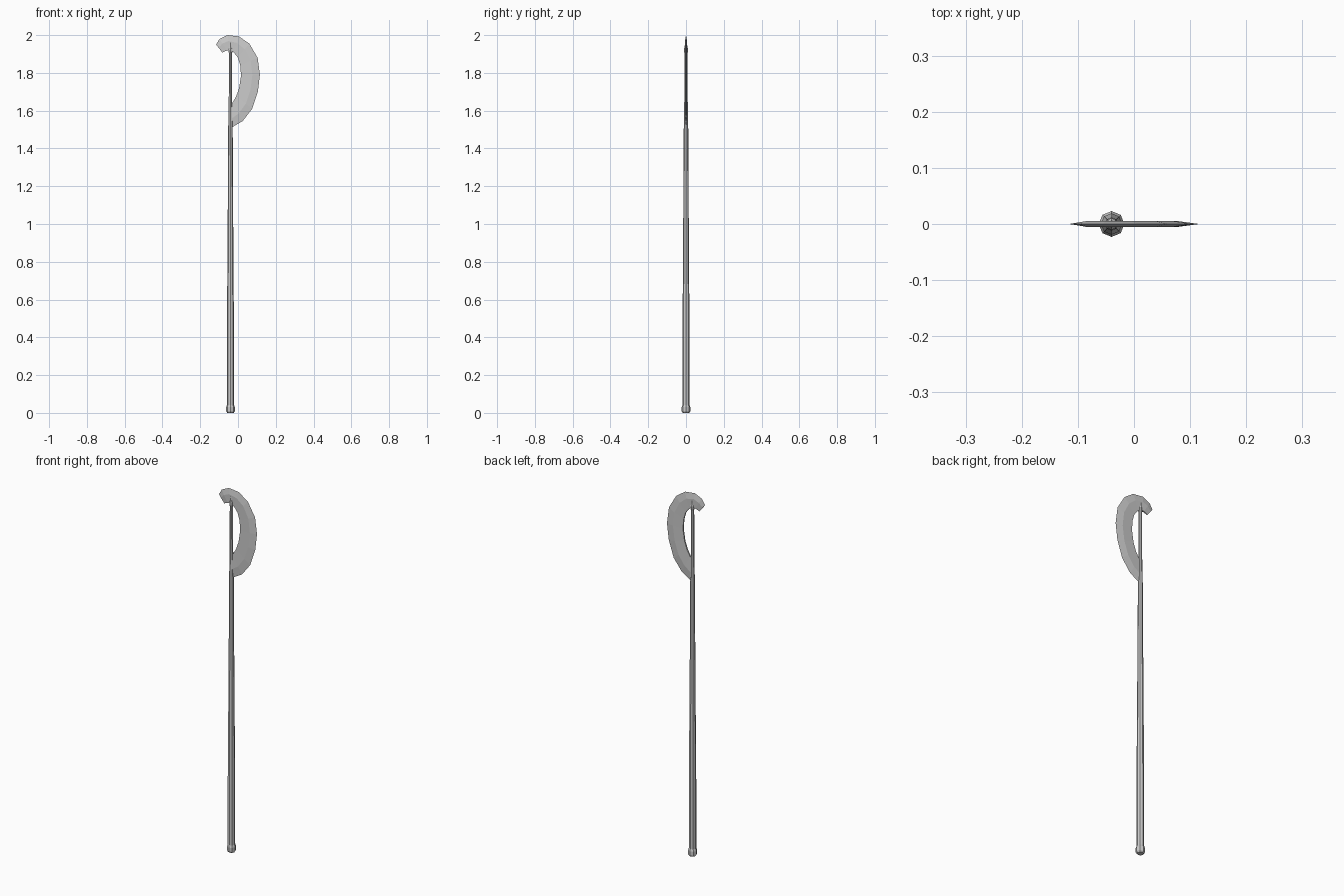
import bpy, bmesh, math

if "Cube" in bpy.data.objects:
    bpy.data.objects.remove(bpy.data.objects["Cube"])

SHAFT_X = -0.04


def finish(name, bm):
    bmesh.ops.recalc_face_normals(bm, faces=bm.faces)
    mesh = bpy.data.meshes.new(name)
    bm.to_mesh(mesh)
    bm.free()
    obj = bpy.data.objects.new(name, mesh)
    bpy.context.collection.objects.link(obj)
    return obj


def loft(name, rings):
    """Skin closed rings of equal length and cap both ends."""
    bm = bmesh.new()
    loops = [[bm.verts.new(p) for p in ring] for ring in rings]
    n = len(loops[0])
    for a, b in zip(loops, loops[1:]):
        for i in range(n):
            j = (i + 1) % n
            bm.faces.new((a[i], a[j], b[j], b[i]))
    bm.faces.new(loops[0])
    bm.faces.new(loops[-1])
    return finish(name, bm)


def turned(name, profile, sides=8):
    """Low-poly turned part about the shaft axis from (radius, z) pairs."""
    return loft(name, [[(SHAFT_X + r * math.cos(2 * math.pi * i / sides),
                         r * math.sin(2 * math.pi * i / sides), z)
                        for i in range(sides)] for r, z in profile])


# Tapering octagonal shaft, thinner where it carries the blade
turned("shaft", [(0.019, 0.03), (0.019, 0.38), (0.016, 0.80), (0.0135, 1.20),
                 (0.012, 1.50), (0.009, 1.66), (0.0085, 1.92)])

# Butt cap with chamfered rims
turned("butt_cap", [(0.017, 0.0), (0.023, 0.008), (0.023, 0.03), (0.019, 0.042)])

# Small collar and tip that pin the top of the blade
turned("top_collar", [(0.0085, 1.905), (0.0105, 1.912), (0.0105, 1.928),
                      (0.007, 1.935), (0.006, 1.96), (0.003, 1.968)])

# Crescent blade: (outer x, z, inner x, z) from the foot round to the back hook
stations = [
    (-0.035, 1.51, -0.042, 1.625),
    (0.025, 1.545, -0.028, 1.645),
    (0.075, 1.61, -0.010, 1.675),
    (0.105, 1.70, 0.006, 1.72),
    (0.116, 1.79, 0.016, 1.785),
    (0.104, 1.88, 0.012, 1.84),
    (0.060, 1.955, 0.000, 1.88),
    (0.005, 1.993, -0.022, 1.908),
    (-0.055, 2.00, -0.045, 1.922),
    (-0.098, 1.98, -0.060, 1.918),
    (-0.116, 1.95, -0.083, 1.908),
]
rings = []
for k, (ox, oz, ix, iz) in enumerate(stations):
    half = 0.002 if k == len(stations) - 1 else 0.0055
    mx, mz = ox + (ix - ox) * 0.4, oz + (iz - oz) * 0.4
    rings.append([(ox, 0, oz), (mx, -half, mz), (ix, -half * 0.7, iz),
                  (ix, half * 0.7, iz), (mx, half, mz)])
loft("blade", rings)
